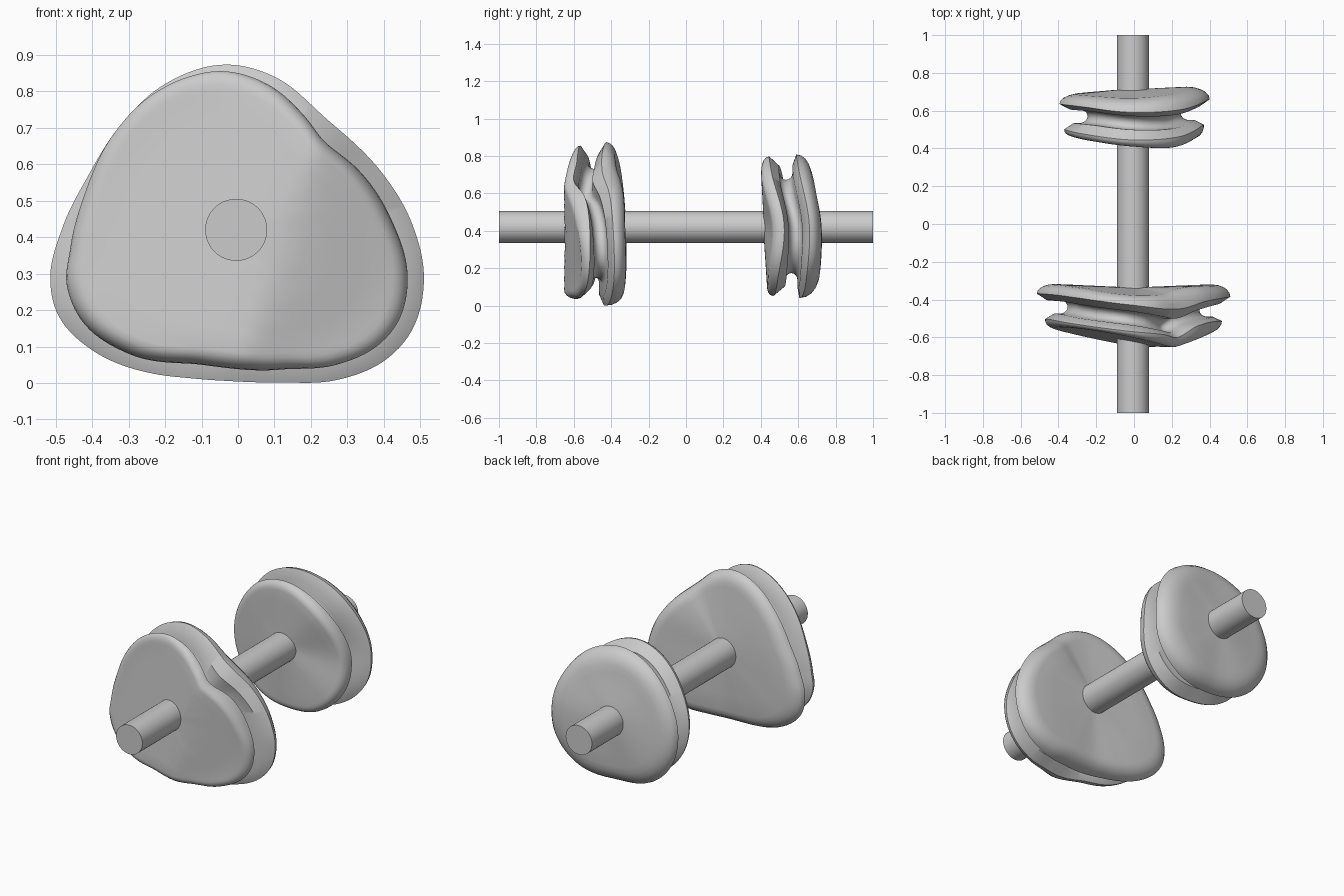
import bpy, bmesh, math

if "Cube" in bpy.data.objects:
    bpy.data.objects.remove(bpy.data.objects["Cube"])

CX, CZ = -0.005, 0.42   # shaft axis
N = 180                 # angular steps per cam


def periodic(pairs):
    """Smooth periodic interpolation through (degrees, value) pairs."""
    p = sorted((a % 360, v) for a, v in pairs)
    n = len(p)

    def at(i):
        return p[i % n][0] + 360 * (i // n), p[i % n][1]

    def f(a):
        a %= 360
        if a < p[0][0]:
            a += 360
        i = max(k for k in range(n) if p[k][0] <= a)
        (a0, v0), (a1, v1), (a2, v2), (a3, v3) = (at(i + k) for k in (-1, 0, 1, 2))
        h = a2 - a1
        t = (a - a1) / h
        m1, m2 = (v2 - v0) / (a2 - a0) * h, (v3 - v1) / (a3 - a1) * h
        return ((2*t**3 - 3*t*t + 1) * v1 + (t**3 - 2*t*t + t) * m1
                + (3*t*t - 2*t**3) * v2 + (t**3 - t*t) * m2)
    return f


def outline(points):
    return periodic([(math.degrees(math.atan2(z - CZ, x - CX)),
                      math.hypot(x - CX, z - CZ)) for x, z in points])


def ridge_face(x, z):
    """Two sloping planes meeting in a soft ridge on the large cam's front."""
    d = x - (0.03 + (z - 0.1) * 0.34)
    return -0.654 + 0.045 * d + 0.245 * (math.sqrt(d * d + 0.0004) - 0.01)


def make_cam(name, front_pts, back_pts, rows, hub_front, hub_back, gap, back_flat, face=None):
    """rows: (angle, front face y, front rim y, groove y, back rim y, back face y)"""
    rf, rb = outline(front_pts), outline(back_pts)
    cols = [periodic([(r[0], r[k]) for r in rows]) for k in range(1, 6)]
    bm = bmesh.new()
    rings = []
    for i in range(N):
        a = 360 * i / N
        c, s = math.cos(math.radians(a)), math.sin(math.radians(a))
        F, B = rf(a), rb(a)
        ff, ft, g, bt, fb = (col(a) for col in cols)
        mix = lambda p, q, t: p + (q - p) * t
        # front face
        steps = (0, 0.2, 0.4, 0.6, 0.8, 1)
        radii = [mix(0.04, F * 0.88, t) for t in steps]
        if face:
            sec = [(r, face(CX + r * c, CZ + r * s)) for r in radii]
            ff = sec[-1][1]
        else:
            sec = [(r, mix(hub_front, ff, t)) for r, t in zip(radii, steps)]
        # rounded front shoulder
        arcs = [math.radians(d) for d in (18, 36, 54, 72, 90)]
        sec += [(F * (0.88 + 0.12 * math.sin(p)), ft + (ff - ft) * math.cos(p)) for p in arcs]
        # U-shaped groove between the two lips
        floor = min(F, B) - 0.125
        sec += [(F - 0.05, g - gap)]
        for d in range(-80, 81, 20):
            p = math.radians(d)
            sec.append((floor + 0.045 * (1 - math.cos(p)), g + gap * math.sin(p)))
        sec += [(B - 0.055, g + gap)]
        # rounded back shoulder and back face
        sec += [(B * (back_flat + (1 - back_flat) * math.sin(p)), bt + (fb - bt) * math.cos(p))
                for p in reversed(arcs)]
        sec += [(mix(0.04, B * back_flat, t), mix(hub_back, fb, t)) for t in (1, 0.67, 0.33, 0)]
        rings.append([bm.verts.new((CX + r * c, y, CZ + r * s)) for r, y in sec])
    for i in range(N):
        p, q = rings[i], rings[(i + 1) % N]
        for k in range(len(p) - 1):
            bm.faces.new((p[k], p[k + 1], q[k + 1], q[k]))
    bm.faces.new([r[0] for r in rings])
    bm.faces.new([r[-1] for r in rings])
    bmesh.ops.recalc_face_normals(bm, faces=bm.faces)
    me = bpy.data.meshes.new(name)
    bm.to_mesh(me)
    bm.free()
    ob = bpy.data.objects.new(name, me)
    bpy.context.collection.objects.link(ob)
    return ob


# large front cam
front_cam = make_cam(
    "front_cam",
    [(-.04, .855), (.08, .82), (.18, .735), (.24, .66), (.33, .585), (.42, .45),
     (.465, .3), (.445, .18), (.38, .1), (.27, .05), (.12, .037), (-.1, .05),
     (-.3, .08), (-.42, .16), (-.47, .27), (-.46, .37), (-.42, .52), (-.35, .67),
     (-.25, .78), (-.15, .835)],
    [(-.04, .873), (.1, .84), (.22, .745), (.3, .675), (.4, .57), (.48, .43), (.51, .29),
     (.48, .15), (.4, .06), (.27, .008), (.13, .001), (0, .004), (-.12, .012), (-.23, .025),
     (-.4, .09), (-.49, .18), (-.515, .29), (-.48, .43), (-.41, .57), (-.32, .71), (-.2, .82)],
    [(0, -.555, -.515, -.465, -.39, -.325), (25, -.59, -.54, -.495, -.41, -.33),
     (46, -.642, -.6, -.535, -.445, -.345), (65, -.625, -.585, -.525, -.45, -.37),
     (90, -.605, -.57, -.50, -.43, -.375), (135, -.57, -.53, -.465, -.39, -.34),
     (180, -.53, -.505, -.44, -.37, -.32), (215, -.545, -.51, -.445, -.375, -.32),
     (245, -.60, -.55, -.475, -.415, -.335), (270, -.64, -.585, -.5, -.44, -.345),
     (295, -.625, -.57, -.485, -.425, -.335), (330, -.565, -.52, -.455, -.385, -.32)],
    -0.64, -0.335, 0.036, 0.82, ridge_face)

# smaller back cam
back_cam = make_cam(
    "back_cam",
    [(0, .797), (.19, .73), (.32, .58), (.37, .4), (.34, .22), (.2, .08), (0, .053),
     (-.2, .1), (-.33, .24), (-.37, .4), (-.31, .6), (-.17, .75)],
    [(0, .808), (.2, .75), (.345, .59), (.4, .4), (.37, .21), (.22, .07), (0, .043),
     (-.22, .09), (-.36, .24), (-.395, .4), (-.33, .61), (-.18, .76)],
    [(0, .46, .525, .585, .66, .725), (50, .405, .46, .54, .605, .69),
     (90, .41, .445, .535, .59, .67), (135, .44, .475, .56, .62, .68),
     (180, .465, .50, .57, .635, .69), (225, .465, .49, .57, .63, .70),
     (270, .435, .465, .56, .605, .70), (315, .44, .49, .575, .64, .72)],
    0.415, 0.715, 0.036, 0.7)

# straight shaft through both cams
bpy.ops.mesh.primitive_cylinder_add(vertices=64, radius=0.085, depth=2,
                                    location=(CX, 0, CZ), rotation=(math.pi / 2, 0, 0))
shaft = bpy.context.object
shaft.name = "shaft"

# smooth shading with sharp rims
for ob in (front_cam, back_cam, shaft):
    bpy.ops.object.select_all(action='DESELECT')
    ob.select_set(True)
    bpy.context.view_layer.objects.active = ob
    bpy.ops.object.shade_smooth_by_angle(angle=math.radians(40))
